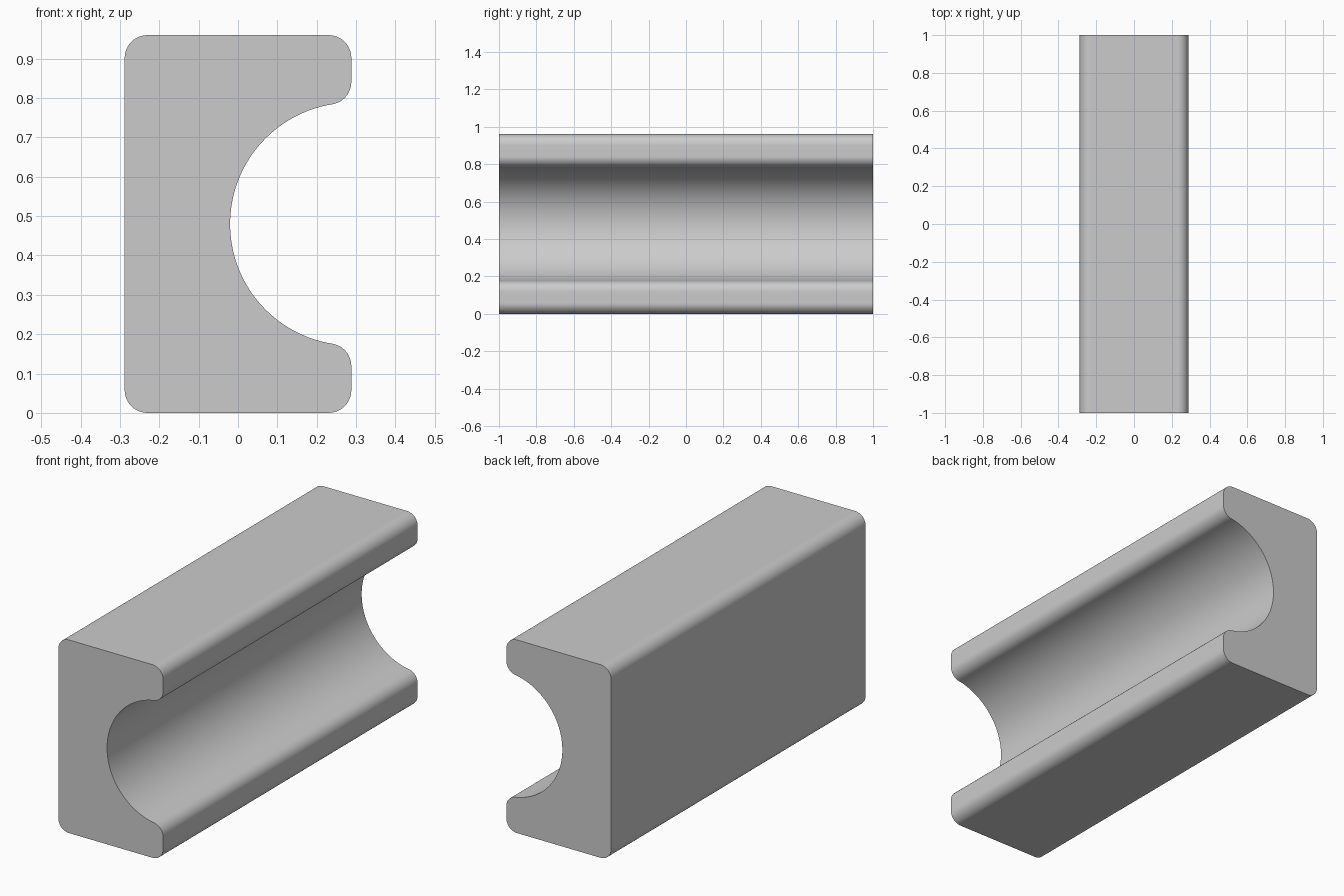
import bpy, bmesh, math

cube = bpy.data.objects.get("Cube")
if cube:
    bpy.data.objects.remove(cube, do_unlink=True)

HALF_W, HEIGHT, HALF_L = 0.288, 0.96, 1.0
CORNER, GROOVE = 0.058, 0.308      # edge rounding and groove radius
MID = HEIGHT / 2


def arc(cx, cz, radius, start, end, steps):
    """Points of an arc in the XZ plane, angles in degrees."""
    angles = [math.radians(start + (end - start) * i / steps) for i in range(steps + 1)]
    return [(cx + radius * math.cos(a), cz + radius * math.sin(a)) for a in angles]


# Cross-section: rounded block with a round groove centred on its right face,
# the lips blending tangentially into the groove
inner = HALF_W - CORNER
lip = math.sqrt((GROOVE + CORNER) ** 2 - CORNER ** 2)
tilt = math.degrees(math.atan2(lip, CORNER))
profile = (
    arc(-inner, CORNER, CORNER, 180, 270, 12)
    + arc(inner, CORNER, CORNER, 270, 360, 12)
    + arc(inner, MID - lip, CORNER, 0, tilt, 12)
    + arc(HALF_W, MID, GROOVE, 180 + tilt, 180 - tilt, 64)[1:-1]
    + arc(inner, MID + lip, CORNER, -tilt, 0, 12)
    + arc(inner, HEIGHT - CORNER, CORNER, 0, 90, 12)
    + arc(-inner, HEIGHT - CORNER, CORNER, 90, 180, 12)
)

# Extrude the cross-section along the length
bm = bmesh.new()
front = bm.faces.new([bm.verts.new((x, -HALF_L, z)) for x, z in profile])
extruded = bmesh.ops.extrude_face_region(bm, geom=[front], use_keep_orig=True)
back_verts = [g for g in extruded["geom"] if isinstance(g, bmesh.types.BMVert)]
bmesh.ops.translate(bm, verts=back_verts, vec=(0, 2 * HALF_L, 0))
bmesh.ops.recalc_face_normals(bm, faces=bm.faces)
mesh = bpy.data.meshes.new("grooved_bar")
bm.to_mesh(mesh)
bm.free()

bar = bpy.data.objects.new("grooved_bar", mesh)
bpy.context.collection.objects.link(bar)

# Plain grey material
grey = bpy.data.materials.new("light_grey")
grey.use_nodes = True
colour = (0.6, 0.6, 0.6, 1)
grey.diffuse_color = colour
grey.node_tree.nodes["Principled BSDF"].inputs["Base Color"].default_value = colour
mesh.materials.append(grey)

# Smooth rounded surfaces, crisp ends, truly flat sides
bpy.ops.object.select_all(action="DESELECT")
bar.select_set(True)
bpy.context.view_layer.objects.active = bar
bpy.ops.object.shade_smooth_by_angle(angle=math.radians(30))
normals = bar.modifiers.new("flat_sides", "WEIGHTED_NORMAL")
normals.keep_sharp = True
